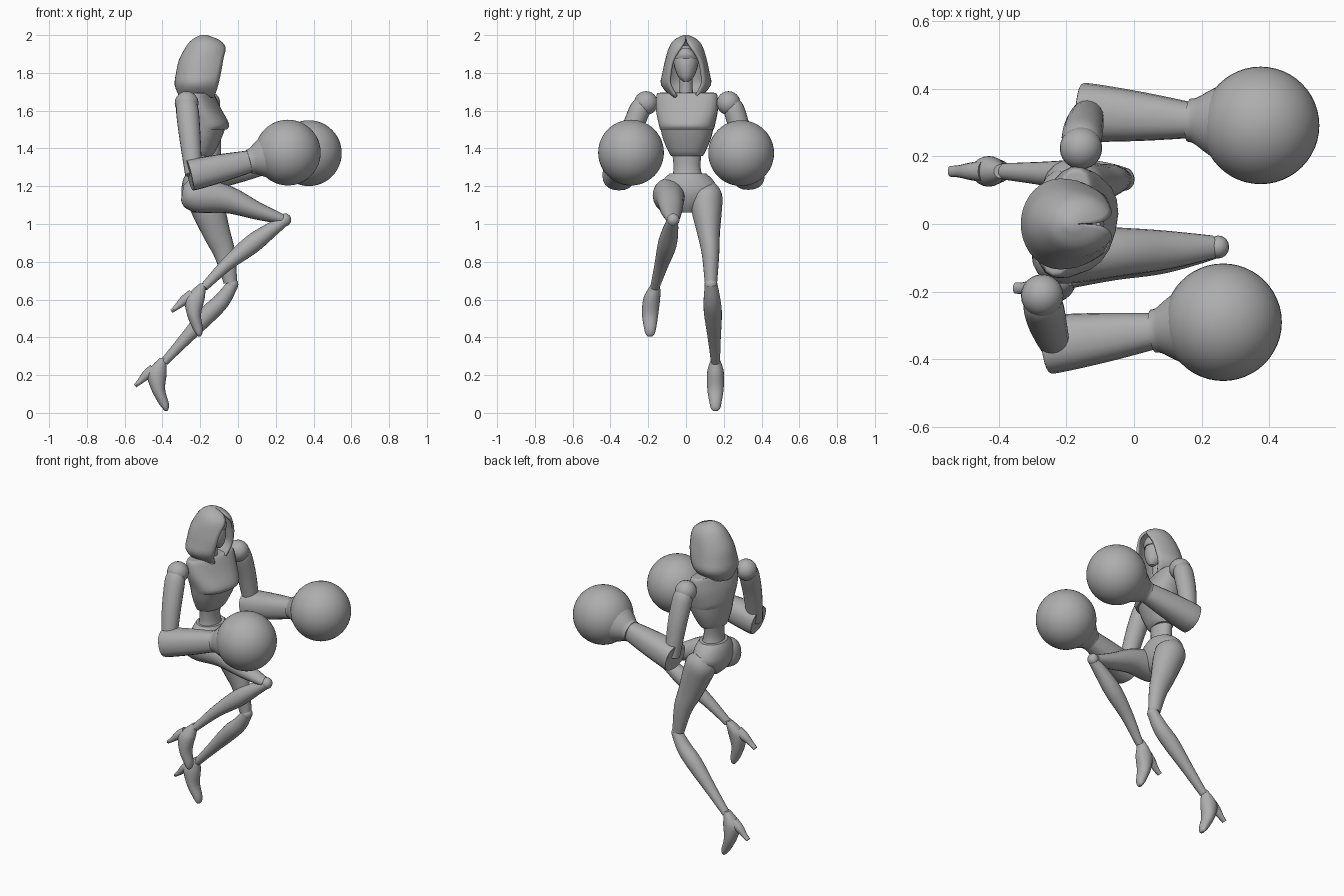
import bpy, bmesh, math
from mathutils import Vector, Matrix

cube = bpy.data.objects.get("Cube")
if cube:
    bpy.data.objects.remove(cube, do_unlink=True)

grey = bpy.data.materials.new("plain grey")
grey.use_nodes = True
colour = (0.42, 0.42, 0.42, 1)
grey.diffuse_color = colour
grey.node_tree.nodes["Principled BSDF"].inputs["Base Color"].default_value = colour
parts = []


def finish(name, bm):
    bmesh.ops.recalc_face_normals(bm, faces=bm.faces[:])
    mesh = bpy.data.meshes.new(name)
    bm.to_mesh(mesh)
    bm.free()
    mesh.materials.append(grey)
    obj = bpy.data.objects.new(name, mesh)
    bpy.context.collection.objects.link(obj)
    parts.append(obj)
    return obj


def smooth_rows(rows, steps):
    """Catmull-Rom interpolation of any list of number rows."""
    rows = [Vector(r) for r in rows]
    out = []
    for i in range(len(rows) - 1):
        p1, p2 = rows[i], rows[i + 1]
        p0, p3 = rows[max(i - 1, 0)], rows[min(i + 2, len(rows) - 1)]
        for s in range(steps):
            t = s / steps
            out.append(p1 + (p2 - p0) * (t / 2)
                       + (p0 * 2 - p1 * 5 + p2 * 4 - p3) * (t * t / 2)
                       + (p1 * 3 - p0 - p2 * 3 + p3) * (t ** 3 / 2))
    return out + [rows[-1]]


def skin(bm, rings, closed=True):
    for a, b in zip(rings, rings[1:]):
        n = len(a)
        for i in range(n if closed else n - 1):
            j = (i + 1) % n
            bm.faces.new((a[i], a[j], b[j], b[i]))


def loft(name, rows, upright=False, turn=0, sides=20, steps=4, square=1.0):
    """Rows are x, y, z, sideways radius, other radius."""
    rows = smooth_rows(rows, steps)
    bm = bmesh.new()
    rings = []
    for i, row in enumerate(rows):
        c = Vector(row[:3])
        nxt, prv = rows[min(i + 1, len(rows) - 1)], rows[max(i - 1, 0)]
        t = Vector((0, 0, 1)) if upright else (Vector(nxt[:3]) - Vector(prv[:3])).normalized()
        u = Matrix.Rotation(turn, 3, 'Z') @ Vector((0, 1, 0))
        u = (u - t * u.dot(t)).normalized()
        v = t.cross(u)
        ring = []
        for k in range(sides):
            a = math.tau * k / sides
            s, q = math.sin(a), math.cos(a)
            s = math.copysign(abs(s) ** square, s)
            q = math.copysign(abs(q) ** square, q)
            ring.append(bm.verts.new(c + u * (row[3] * q) + v * (row[4] * s)))
        rings.append(ring)
    skin(bm, rings)
    bm.faces.new(rings[0])
    bm.faces.new(rings[-1])
    return finish(name, bm)


def ball(name, centre, size, seg=24):
    bm = bmesh.new()
    size = (size,) * 3 if isinstance(size, float) else size
    mat = Matrix.Translation(centre) @ Matrix.Diagonal((*size, 1))
    bmesh.ops.create_uvsphere(bm, u_segments=seg, v_segments=seg // 2, radius=1, matrix=mat)
    return finish(name, bm)


# Hood: open arcs stacked in height (z, back x, front x, half width, opening)
bm = bmesh.new()
arcs = []
hood_rows = [(1.67, -.31, -.125, .075, .055), (1.735, -.335, -.105, .132, .088),
             (1.80, -.328, -.09, .125, .088), (1.87, -.312, -.078, .11, .072),
             (1.935, -.278, -.066, .09, .03), (1.975, -.245, -.1, .062, .004),
             (2.0, -.2, -.165, .015, .001)]
for z, back, front, w, gap in smooth_rows(hood_rows, 3):
    mid = (back + front) / 2
    start = math.asin(min(max(gap / w, 0.01), 0.95))
    arc = []
    for k in range(29):
        a = start + (math.tau - 2 * start) * k / 28
        c = math.cos(a)
        r = (front - mid) / math.cos(start) if c > 0 else mid - back
        arc.append(bm.verts.new((mid + r * c, w * math.sin(a), z)))
    arcs.append(arc)
skin(bm, arcs, closed=False)
bm.faces.new(arcs[-1])
hood = finish("hood", bm)
wall = hood.modifiers.new("thickness", 'SOLIDIFY')
wall.thickness = 0.014

# Head, visor and neck
loft("head", [(-.14, 0, 1.755, .015, .02), (-.155, 0, 1.785, .045, .052),
              (-.17, 0, 1.85, .065, .075), (-.18, 0, 1.91, .055, .065),
              (-.18, 0, 1.945, .015, .02)], upright=True)
loft("brow_visor", [(-.15, 0, 1.875, .062, .055), (-.14, 0, 1.9, .052, .052),
                    (-.14, 0, 1.93, .02, .04)], upright=True)
loft("neck", [(-.2, 0, 1.62, .06, .055), (-.19, 0, 1.69, .038, .038),
              (-.18, 0, 1.78, .034, .034)], upright=True)

# Torso, slightly turned
twist = math.radians(-14)
loft("upper_chest", [(-.205, .005, 1.695, .145, .05), (-.2, .005, 1.685, .165, .062),
                     (-.19, .005, 1.61, .168, .092), (-.17, .005, 1.53, .15, .118),
                     (-.172, .005, 1.50, .143, .108)], upright=True, turn=twist, square=.85)
loft("corset", [(-.175, .005, 1.52, .145, .108), (-.185, .005, 1.45, .128, .092),
                (-.195, .005, 1.385, .1, .072), (-.2, .005, 1.36, .086, .056)],
     upright=True, turn=twist, square=.9)
loft("waist", [(-.2, .005, 1.39, .08, .055), (-.2, .005, 1.32, .072, .052),
               (-.2, .007, 1.27, .076, .058), (-.2, .01, 1.21, .1, .075)], upright=True)
loft("pelvis", [(-.2, .01, 1.268, .095, .075), (-.2, .01, 1.23, .135, .092),
                (-.2, .01, 1.17, .16, .1), (-.2, .01, 1.11, .11, .085),
                (-.19, .01, 1.06, .04, .045)], upright=True)

# Arms: shoulder ball, upper arm, flared glove and round fist
arms = {"right": ((-.272, -.212, 1.64), (-.235, -.355, 1.262), (.264, -.291, 1.378)),
        "left": ((-.157, .225, 1.64), (-.135, .33, 1.265), (.375, .292, 1.375))}
for side, (shoulder, elbow, fist) in arms.items():
    s, e, f = Vector(shoulder), Vector(elbow), Vector(fist)
    ball(side + "_shoulder", s, .063)
    ball(side + "_fist", f, .174, 48)
    out = Vector((0, math.copysign(.02, s.y), 0))
    loft(side + "_upper_arm", [(*(s + out * .8), .045, .05), (*(s.lerp(e, .12) + out), .056, .06),
                               (*(s.lerp(e, .5) + out), .053, .056),
                               (*e, .044, .045)])
    loft(side + "_glove", [(*e.lerp(f, d), a, b) for d, a, b in
                           ((-.035, .076, .072), (-.015, .087, .083), (.3, .073, .074),
                            (.6, .053, .059))], square=.85)
    loft(side + "_cuff", [(*e.lerp(f, d), a, a) for d, a in
                          ((.585, .064), (.62, .068), (.68, .088), (.75, .11))])

# Raised right leg and trailing left leg
loft("right_thigh", [(-.295, -.09, 1.165, .035, .04), (-.265, -.09, 1.16, .075, .078),
                     (-.19, -.09, 1.15, .086, .092), (-.05, -.083, 1.128, .073, .072),
                     (.1, -.077, 1.07, .057, .047), (.235, -.068, 1.025, .034, .027)])
loft("right_shin", [(.255, -.07, 1.022, .028, .026), (.17, -.083, .965, .042, .04),
                    (.07, -.1, .89, .05, .05), (-.06, -.13, .785, .037, .035),
                    (-.18, -.165, .665, .024, .022)])
loft("left_thigh", [(-.2, .1, 1.2, .06, .05), (-.185, .108, 1.15, .083, .09),
                    (-.155, .11, 1.07, .08, .088), (-.112, .12, .95, .06, .072),
                    (-.07, .13, .84, .046, .056), (-.04, .132, .69, .033, .036)])
loft("left_shin", [(-.025, .133, .685, .033, .03), (-.085, .138, .595, .045, .043),
                   (-.16, .143, .52, .047, .047), (-.28, .15, .39, .034, .033),
                   (-.39, .156, .27, .024, .022)])
for side, knee in (("right", (.25, -.068, 1.022)), ("left", (-.03, .132, .68))):
    ball(side + "_knee", knee, (.032, .034, .034), 16)

# High-heeled feet, shaped around each ankle
for side, ankle in (("right", (-.185, -.165, .67)), ("left", (-.395, .156, .275))):
    x, y, z = ankle
    lean = -.035 if side == "right" else 0
    slide = -.025 if side == "right" else 0

    def at(dx, dz, a, b):
        return (x + dx + lean * -dz / .265, y + slide * min(1, -dz / .1), z + dz, a, b)

    loft(side + "_foot", [at(-.002, .015, .02, .018), at(-.022, -.025, .036, .038),
                          at(-.035, -.07, .045, .052), at(-.028, -.15, .043, .037),
                          at(0, -.22, .032, .028), at(.012, -.252, .024, .016),
                          at(.014, -.265, .012, .006)], upright=True)
    loft(side + "_heel", [at(-.05, -.05, .032, .034), at(-.09, -.075, .026, .026),
                          at(-.125, -.11, .018, .015), at(-.15, -.132, .016, .01)], sides=12)

# Smooth shading with crisp edges
bpy.ops.object.select_all(action='DESELECT')
for obj in parts:
    obj.select_set(True)
bpy.context.view_layer.objects.active = parts[0]
bpy.ops.object.shade_smooth_by_angle(angle=math.radians(38))
